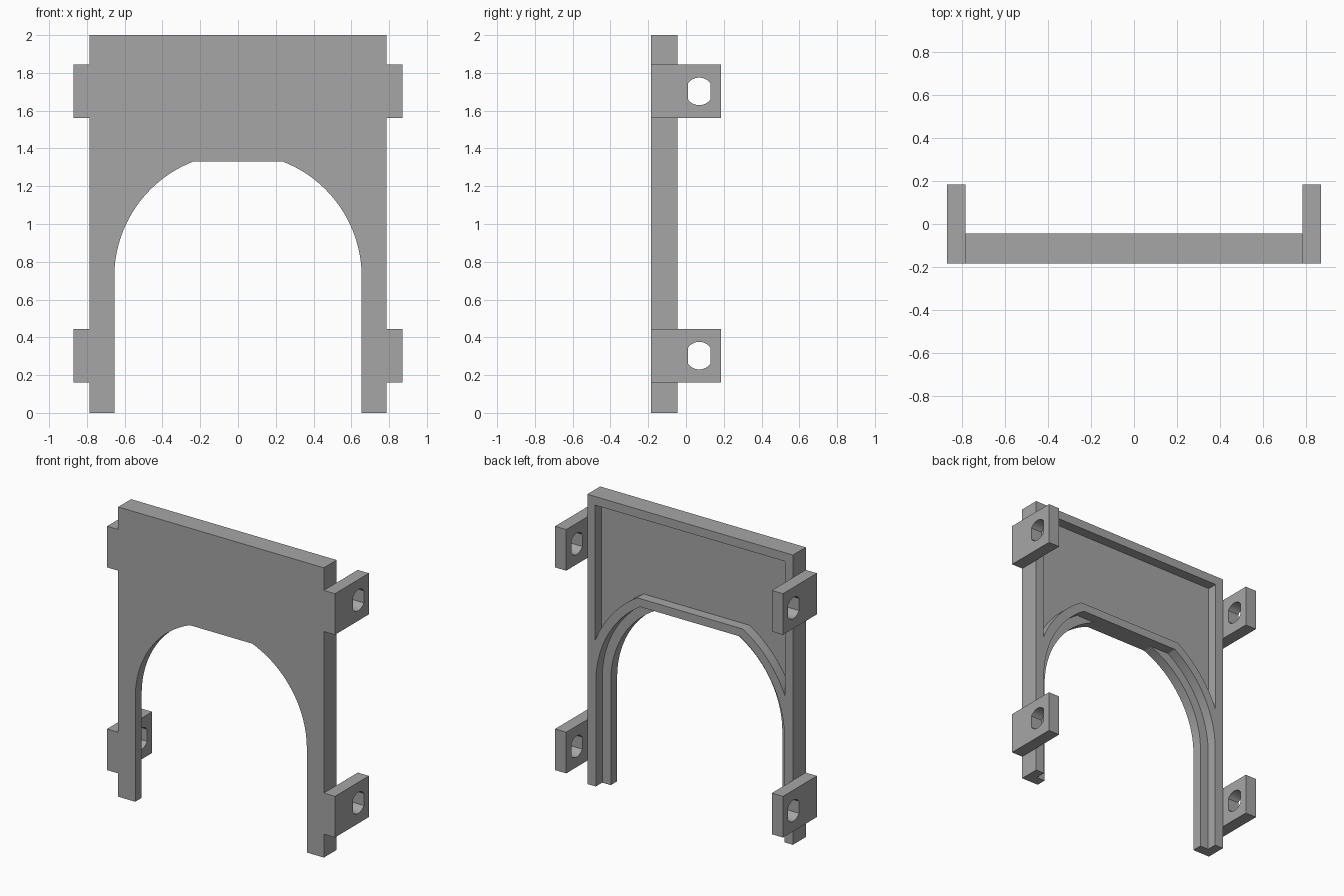
import bpy
import bmesh
from math import sin, cos, asin, acos, radians
from mathutils import Vector

cube = bpy.data.objects.get("Cube")
if cube:
    bpy.data.objects.remove(cube, do_unlink=True)

grey = bpy.data.materials.new("plain grey")
grey.use_nodes = True
grey.diffuse_color = (0.38, 0.38, 0.38, 1)
grey.node_tree.nodes["Principled BSDF"].inputs["Base Color"].default_value = grey.diffuse_color

SPRING = 0.72        # height where the arch starts to curve
HALF_WIDTH = 0.785
FRONT, FLOOR, BACK = -0.185, -0.115, -0.045


def prism(name, outline, start, end, axis="y"):
    """Extrude a closed outline of (across, height) points along x or y."""
    bm = bmesh.new()

    def place(a, z, d):
        return Vector((a, d, z) if axis == "y" else (d, a, z))
    face = bm.faces.new([bm.verts.new(place(a, z, start)) for a, z in outline])
    moved = bmesh.ops.extrude_face_region(bm, geom=[face])["geom"]
    bmesh.ops.translate(bm, vec=place(0, 0, end - start),
                        verts=[v for v in moved if isinstance(v, bmesh.types.BMVert)])
    bmesh.ops.recalc_face_normals(bm, faces=bm.faces)
    mesh = bpy.data.meshes.new(name)
    bm.to_mesh(mesh)
    bm.free()
    mesh.materials.append(grey)
    obj = bpy.data.objects.new(name, mesh)
    bpy.context.collection.objects.link(obj)
    return obj


def cut(obj, cutter):
    """Subtract the cutter from the object and remove the cutter."""
    mod = obj.modifiers.new("cut", "BOOLEAN")
    mod.operation, mod.solver, mod.object = "DIFFERENCE", "EXACT", cutter
    bpy.context.view_layer.objects.active = obj
    bpy.ops.object.modifier_apply(modifier=mod.name)
    bpy.data.objects.remove(cutter, do_unlink=True)


def rectangle(a0, a1, z0, z1):
    return [(a0, z0), (a1, z0), (a1, z1), (a0, z1)]


def arc(radius, start, end, steps=24):
    angles = [start + (end - start) * i / steps for i in range(steps + 1)]
    return [(radius * cos(t), SPRING + radius * sin(t)) for t in angles]


def mirrored(side):
    return side + [(-a, z) for a, z in reversed(side)]


def flat_arch(radius, top):
    """Arch with a flat crown and straight legs running below the ground."""
    curve = arc(radius, 0, asin((top - SPRING) / radius))
    return mirrored([(radius, -0.1)] + curve)


# Panel with its arched opening, stepped rebate and shallow rear pocket
panel = prism("arched_panel", rectangle(-HALF_WIDTH, HALF_WIDTH, 0, 2), FRONT, BACK)
cut(panel, prism("opening_cutter", flat_arch(0.655, 1.33), -0.4, 0.2))
cut(panel, prism("rebate_cutter", flat_arch(0.72, 1.33), FLOOR, 0.2))

POCKET_SIDE, BAND = 0.725, 0.78
band_curve = arc(BAND, acos(POCKET_SIDE / BAND), asin((1.387 - SPRING) / BAND))
cut(panel, prism("pocket_cutter", mirrored([(POCKET_SIDE, 1.94)] + band_curve), FLOOR, 0.2))

# Four mounting tabs, each with a flat-sided round hole
HOLE_Y, HOLE_R, HOLE_FLAT = 0.07, 0.073, 0.06
parts = [panel]
for level, z in (("lower", 0.303), ("upper", 1.702)):
    for side, s in (("left", 1), ("right", -1)):
        tab = prism(f"{level}_{side}_tab", rectangle(FRONT, 0.185, z - 0.142, z + 0.142),
                    s * HALF_WIDTH, s * 0.87, axis="x")
        first = acos(HOLE_FLAT / HOLE_R)
        sweep = radians(180) - 2 * first
        top = [first + sweep * i / 12 for i in range(13)]
        hole = [(HOLE_Y + HOLE_R * cos(t), z + HOLE_R * sin(t))
                for t in top + [t + radians(180) for t in top]]
        cut(tab, prism("hole_cutter", hole, s * 0.7, s * 0.95, axis="x"))
        parts.append(tab)

# Smooth the curved walls, keep the corners crisp
bpy.ops.object.select_all(action="DESELECT")
for obj in parts:
    obj.select_set(True)
bpy.context.view_layer.objects.active = panel
bpy.ops.object.shade_smooth_by_angle(angle=radians(20))
